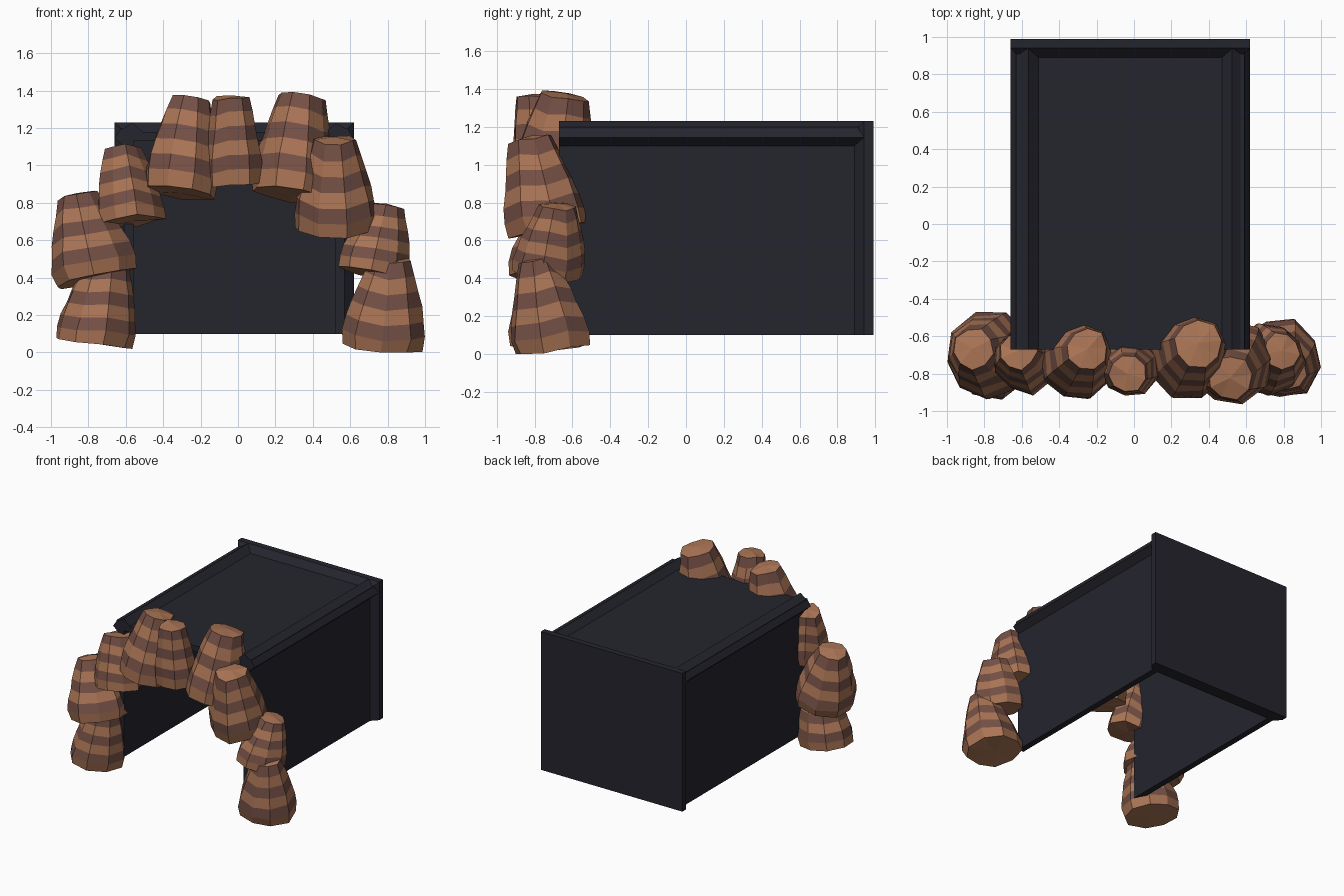
import bpy, bmesh, math, random
from mathutils import Vector

if "Cube" in bpy.data.objects:
    bpy.data.objects.remove(bpy.data.objects["Cube"])
random.seed(4)


def material(name, rgb):
    m = bpy.data.materials.new(name)
    m.use_nodes = True
    m.diffuse_color = (*rgb, 1)
    m.node_tree.nodes["Principled BSDF"].inputs["Base Color"].default_value = (*rgb, 1)
    return m


shell_dark = material("shell dark", (0.018, 0.018, 0.027))
clay_light = material("clay light", (0.40, 0.175, 0.09))
clay_dark = material("clay dark", (0.175, 0.08, 0.06))


def finish(name, bm, mats):
    bmesh.ops.recalc_face_normals(bm, faces=bm.faces)
    mesh = bpy.data.meshes.new(name)
    bm.to_mesh(mesh)
    bm.free()
    for m in mats:
        mesh.materials.append(m)
    obj = bpy.data.objects.new(name, mesh)
    bpy.context.collection.objects.link(obj)
    return obj


def loft(name, loops, mats):
    """Skin between closed loops and cap both ends."""
    bm = bmesh.new()
    rings = [[bm.verts.new(p) for p in loop] for loop in loops]
    n = len(rings[0])
    for a, b in zip(rings, rings[1:]):
        for i in range(n):
            j = (i + 1) % n
            bm.faces.new((a[i], a[j], b[j], b[i]))
    bm.faces.new(rings[0])
    bm.faces.new(rings[-1])
    return finish(name, bm, mats)


# Tunnel: one arch profile with ridges along the upper corners
CX, FRONT, BACK, BASE = -0.02, -0.67, 0.99, 0.10
half = [(0.54, BASE), (0.59, BASE), (0.59, 1.10), (0.64, 1.145), (0.61, 1.19),
        (0.61, 1.20), (0.59, 1.20), (0.545, 1.23), (0.49, 1.18)]
outer = half + [(-x, z) for x, z in reversed(half)]
inner = [(-0.54, 1.13), (0.54, 1.13)]
profile = outer + inner
loft("tunnel_shell", [[(CX + x, y, z) for x, z in profile]
                      for y in (FRONT, 0.95)], [shell_dark])


# Back wall: full slab whose front edge slopes in to the shell
def back_loop(w, top, y):
    return [(CX - w, y, BASE), (CX + w, y, BASE), (CX + w, y, top), (CX - w, y, top)]


loft("back_wall", [back_loop(0.49, 1.10, 0.89), back_loop(0.59, 1.18, 0.89),
                   back_loop(0.64, 1.23, 0.94), back_loop(0.64, 1.23, BACK)], [shell_dark])


# Clay mounds: faceted tapering stacks with alternating bands
SIDES = 9
TAPER = [0.95, 1.0, 0.93, 0.84, 0.74, 0.62, 0.50]


def mound(name, base, top, radius, top_radius):
    base, top = Vector(base), Vector(top)
    axis = top - base
    turn = Vector((0, 0, 1)).rotation_difference(axis)
    spin = random.uniform(0, math.tau)
    wobble = [random.uniform(0.92, 1.06) for _ in range(SIDES)]
    sway = [random.uniform(-0.018, 0.018) for _ in range(SIDES)]
    steps = len(TAPER) - 1
    bm = bmesh.new()
    rings = []
    for k, taper in enumerate(TAPER):
        t = k / steps
        fraction = (taper - TAPER[-1]) / (1 - TAPER[-1])
        r = top_radius + (radius - top_radius) * fraction
        ring = []
        for i in range(SIDES):
            a = spin + math.tau * i / SIDES
            d = r * wobble[i] * random.uniform(0.97, 1.03)
            lift = t * axis.length + sway[i] * (0.5 if k in (0, steps) else 1)
            p = base + turn @ Vector((d * math.cos(a), d * math.sin(a), lift))
            p.z = max(p.z, 0)
            ring.append(bm.verts.new(p))
        rings.append(ring)
    # bands, light at the foot
    for k in range(steps):
        for i in range(SIDES):
            j = (i + 1) % SIDES
            f = bm.faces.new((rings[k][i], rings[k][j], rings[k + 1][j], rings[k + 1][i]))
            f.material_index = k % 2
    # light foot and slightly domed crown
    for ring, shift in ((rings[0], 0.0), (rings[-1], 0.015)):
        centre = sum((v.co for v in ring), Vector()) / SIDES
        tip = bm.verts.new(centre + axis.normalized() * shift)
        for i in range(SIDES):
            bm.faces.new((ring[i], ring[(i + 1) % SIDES], tip))
    finish(name, bm, [clay_light, clay_dark])


mounds = {
    "right_foot_mound": ((-0.78, -0.71, 0.05), (-0.71, -0.72, 0.46), 0.22, 0.13),
    "right_lower_mound": ((-0.76, -0.71, 0.40), (-0.86, -0.67, 0.84), 0.24, 0.11),
    "right_upper_mound": ((-0.57, -0.74, 0.70), (-0.62, -0.68, 1.09), 0.18, 0.10),
    "right_crown_mound": ((-0.31, -0.75, 0.85), (-0.25, -0.67, 1.35), 0.20, 0.11),
    "middle_crown_mound": ((-0.03, -0.76, 0.90), (-0.04, -0.80, 1.36), 0.16, 0.10),
    "left_crown_mound": ((0.28, -0.73, 0.84), (0.34, -0.64, 1.36), 0.22, 0.13),
    "left_upper_mound": ((0.51, -0.72, 0.66), (0.51, -0.82, 1.14), 0.23, 0.12),
    "left_lower_mound": ((0.71, -0.73, 0.42), (0.79, -0.68, 0.78), 0.20, 0.10),
    "left_foot_mound": ((0.77, -0.71, 0.03), (0.82, -0.79, 0.50), 0.22, 0.10),
}
for name, spec in mounds.items():
    mound(name, *spec)
